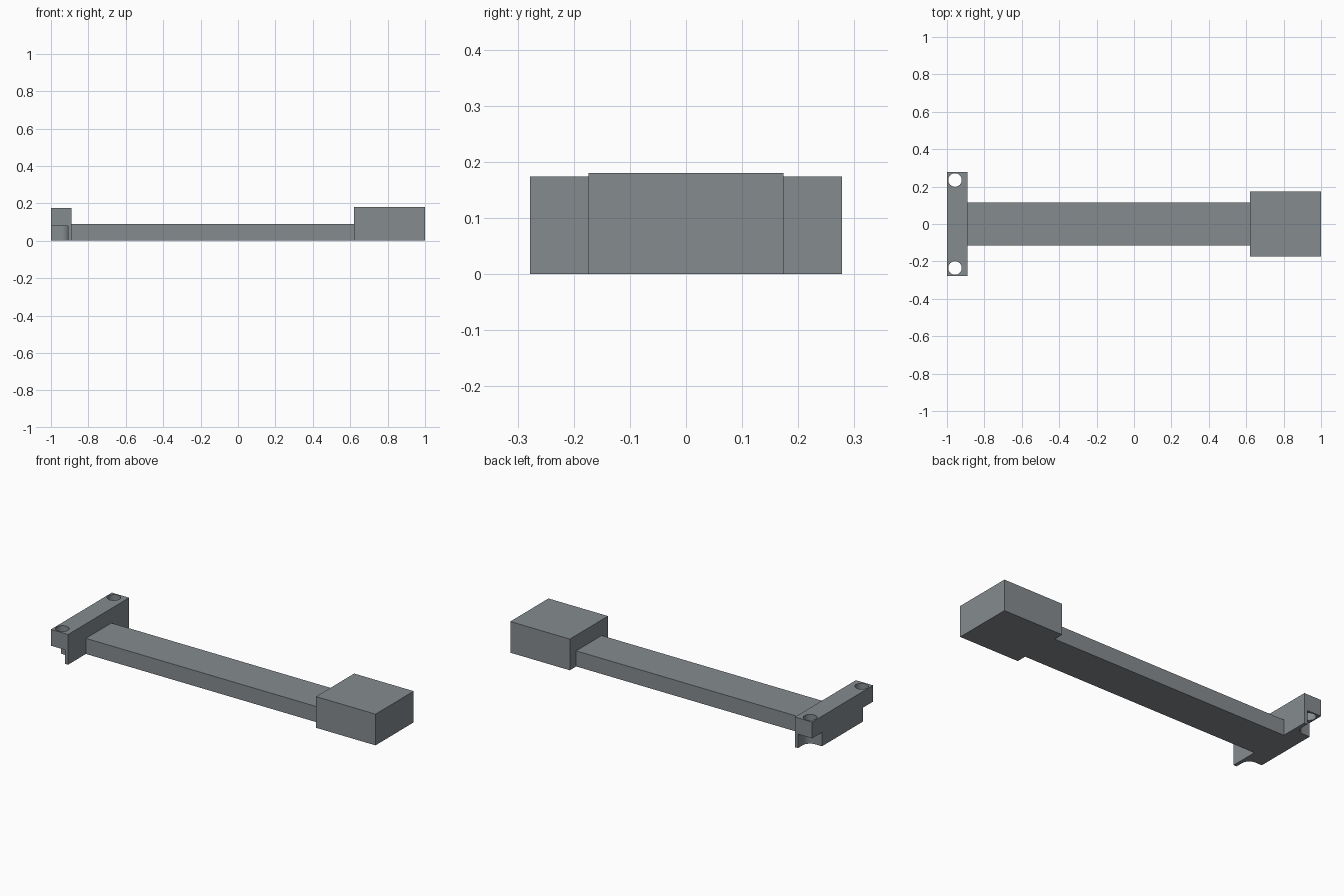
import bpy, bmesh, math

if "Cube" in bpy.data.objects:
    bpy.data.objects.remove(bpy.data.objects["Cube"])

grey = bpy.data.materials.new("steel grey")
grey.diffuse_color = (0.235, 0.26, 0.275, 1)
grey.use_nodes = True
grey.node_tree.nodes["Principled BSDF"].inputs["Base Color"].default_value = grey.diffuse_color

HOLE_X, HOLE_Y = -0.957, 0.235
HOLE_R, POCKET_R = 0.036, 0.047


def prism(name, points, z0, z1):
    """Solid from a flat outline, extruded upward."""
    bm = bmesh.new()
    face = bm.faces.new([bm.verts.new((x, y, z0)) for x, y in points])
    ext = bmesh.ops.extrude_face_region(bm, geom=[face])
    verts = [g for g in ext["geom"] if isinstance(g, bmesh.types.BMVert)]
    bmesh.ops.translate(bm, verts=verts, vec=(0, 0, z1 - z0))
    bmesh.ops.recalc_face_normals(bm, faces=bm.faces)
    mesh = bpy.data.meshes.new(name)
    bm.to_mesh(mesh)
    bm.free()
    mesh.materials.append(grey)
    ob = bpy.data.objects.new(name, mesh)
    bpy.context.collection.objects.link(ob)
    return ob


def block(name, x0, x1, half_y, z1):
    return prism(name, [(x0, -half_y), (x1, -half_y), (x1, half_y), (x0, half_y)], 0, z1)


def arc(cx, cy, r, a0, a1, n):
    angles = [math.radians(a0 + (a1 - a0) * i / n) for i in range(n + 1)]
    return [(cx + r * math.cos(a), cy + r * math.sin(a)) for a in angles]


# Head block and long beam
block("head_block", 0.62, 1.0, 0.174, 0.18)
block("beam", -0.89, 0.62, 0.116, 0.09)

# Crossbar with a bolt hole and a rounded corner pocket at each end
crossbar = block("crossbar", -1.0, -0.89, 0.278, 0.174)
cutters = []
for side in (1, -1):
    hole = arc(HOLE_X, HOLE_Y, HOLE_R, 0, 360, 32)[:-1]
    pocket = arc(HOLE_X, HOLE_Y, POCKET_R, 0, -90, 12)
    pocket += [(-1.05, HOLE_Y - POCKET_R), (-1.05, 0.33), (HOLE_X + POCKET_R, 0.33)]
    for name, pts, z0, z1 in (("pocket_cutter", pocket, -0.05, 0.08),
                              ("hole_cutter", hole, 0.04, 0.25)):
        cutter = prism(name, [(x, y * side) for x, y in pts], z0, z1)
        cutter.hide_render = True
        cutters.append(cutter)

bpy.context.view_layer.objects.active = crossbar
crossbar.select_set(True)
for cutter in cutters:
    mod = crossbar.modifiers.new("cut", 'BOOLEAN')
    mod.operation, mod.solver, mod.object = 'DIFFERENCE', 'EXACT', cutter
    bpy.ops.object.modifier_apply(modifier=mod.name)
for cutter in cutters:
    bpy.data.objects.remove(cutter)
bpy.ops.object.shade_smooth_by_angle(angle=math.radians(30))
